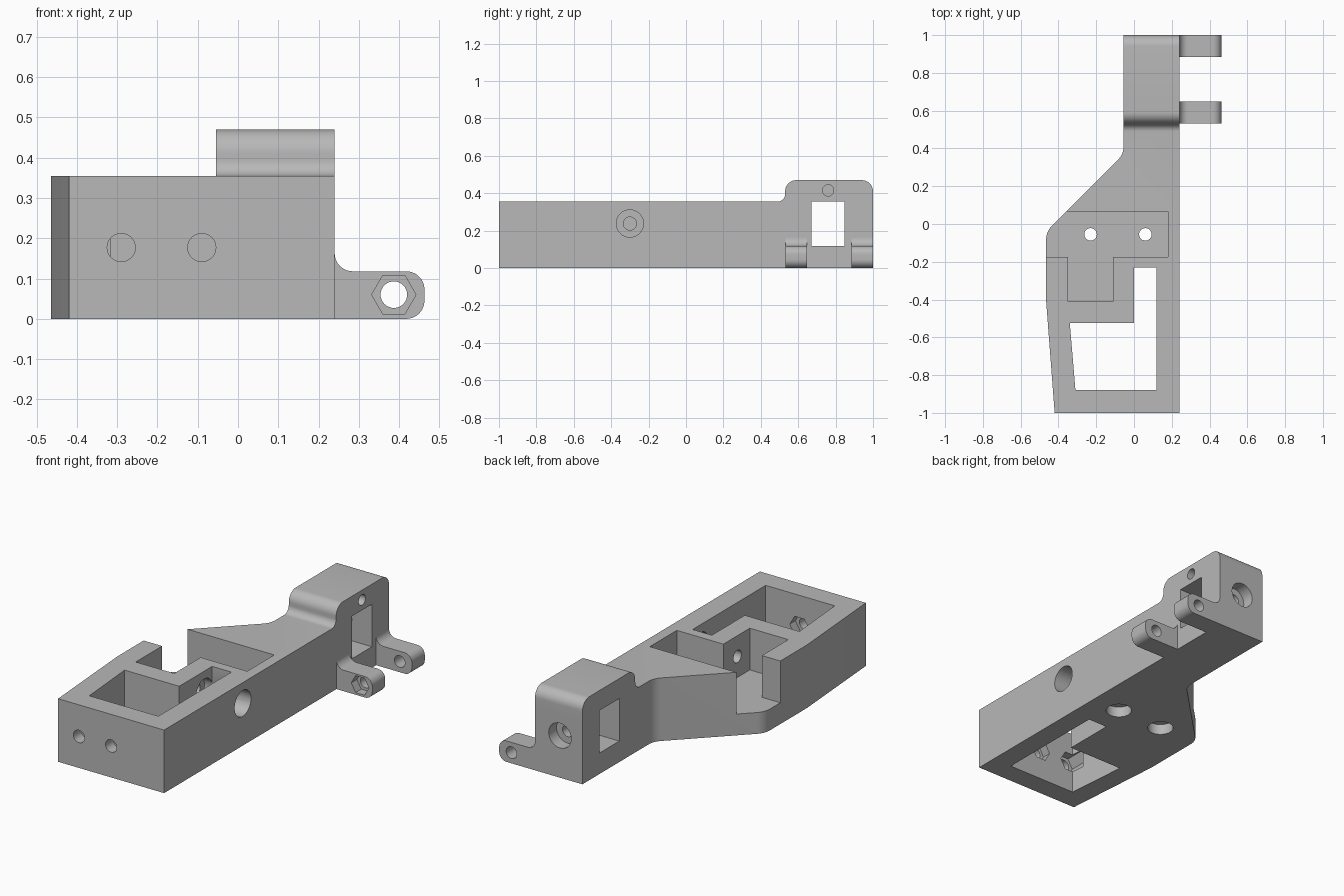
import bpy, bmesh, math
from mathutils import Vector

cube = bpy.data.objects.get("Cube")
if cube:
    bpy.data.objects.remove(cube, do_unlink=True)

grey = bpy.data.materials.new("plain grey")
grey.use_nodes = True
grey.diffuse_color = (0.48, 0.48, 0.48, 1)
grey.node_tree.nodes["Principled BSDF"].inputs["Base Color"].default_value = grey.diffuse_color


def rounded(points, steps=10):
    """Replace each corner given as (u, v, radius) by an arc."""
    out = []
    for i, p in enumerate(points):
        c = Vector(p[:2])
        if len(p) < 3:
            out.append(c)
            continue
        a = (Vector(points[i - 1][:2]) - c).normalized()
        b = (Vector(points[(i + 1) % len(points)][:2]) - c).normalized()
        half = a.angle(b) / 2
        centre = c + (a + b).normalized() * p[2] / math.sin(half)
        start = c + a * p[2] / math.tan(half) - centre
        end = c + b * p[2] / math.tan(half) - centre
        turn = math.atan2(start.x * end.y - start.y * end.x, start.dot(end))
        for k in range(steps + 1):
            t = turn * k / steps
            out.append(centre + Vector((start.x * math.cos(t) - start.y * math.sin(t),
                                        start.x * math.sin(t) + start.y * math.cos(t))))
    return out


def circle(u, v, r, sides=32):
    return [(u + r * math.cos(math.tau * i / sides), v + r * math.sin(math.tau * i / sides))
            for i in range(sides)]


def rect(u0, u1, v0, v1):
    return [(u0, v0), (u1, v0), (u1, v1), (u0, v1)]


def prism(name, profile, axis, low, high):
    """Extrude a profile along an axis: x takes (y, z), y takes (x, z), z takes (x, y)."""
    place = {"x": lambda u, v, w: (w, u, v),
             "y": lambda u, v, w: (u, w, v),
             "z": lambda u, v, w: (u, v, w)}[axis]
    bm = bmesh.new()
    ends = [[bm.verts.new(place(u, v, w)) for u, v in profile] for w in (low, high)]
    n = len(profile)
    bm.faces.new(ends[0])
    bm.faces.new(ends[1])
    for i in range(n):
        j = (i + 1) % n
        bm.faces.new((ends[0][i], ends[0][j], ends[1][j], ends[1][i]))
    bmesh.ops.recalc_face_normals(bm, faces=bm.faces)
    mesh = bpy.data.meshes.new(name)
    bm.to_mesh(mesh)
    bm.free()
    mesh.materials.append(grey)
    obj = bpy.data.objects.new(name, mesh)
    bpy.context.collection.objects.link(obj)
    return obj


def activate(obj):
    bpy.ops.object.select_all(action="DESELECT")
    obj.select_set(True)
    bpy.context.view_layer.objects.active = obj


def cut(obj, profile, axis, low, high):
    cutter = prism("cutter", profile, axis, low, high)
    cutter.hide_render = True
    mod = obj.modifiers.new("cut", "BOOLEAN")
    mod.operation = "DIFFERENCE"
    mod.solver = "EXACT"
    mod.object = cutter
    activate(obj)
    bpy.ops.object.modifier_apply(modifier=mod.name)
    bpy.data.objects.remove(cutter, do_unlink=True)


# Main body from its plan outline
outline = rounded([(-0.42, -1), (0.24, -1), (0.24, 1), (-0.055, 1),
                   (-0.055, 0.37, 0.1), (-0.465, -0.04, 0.1), (-0.465, -0.41)])
body = prism("body", outline, "z", 0, 0.47)

# Lower the front deck, leaving the rounded rear block
cut(body, rounded([(-1.1, 0.355), (0.53, 0.355, 0.04), (0.53, 0.47, 0.06),
                   (1, 0.47, 0.06), (1, 0.355), (1.1, 0.355), (1.1, 0.6), (-1.1, 0.6)]),
    "x", -0.6, 0.4)

# L-shaped opening through the front
cut(body, [(-0.31, -0.88), (0.12, -0.88), (0.12, -0.23), (0, -0.23), (0, -0.523), (-0.34, -0.523)],
    "z", -0.1, 0.6)

# T-shaped pocket, open on the right-hand flank
cut(body, [(-0.6, -0.175), (-0.35, -0.175), (-0.35, -0.41), (-0.11, -0.41),
           (-0.11, -0.175), (0.18, -0.175), (0.18, 0.065), (-0.6, 0.065)], "z", 0.12, 0.6)

# Pocket floor holes with counterbores underneath
for x in (-0.23, 0.06):
    cut(body, circle(x, -0.055, 0.033), "z", -0.1, 0.2)
    cut(body, circle(x, -0.055, 0.068), "z", -0.1, 0.06)

# Front wall holes with nut recesses inside
for x in (-0.29, -0.09):
    cut(body, circle(x, 0.177, 0.035), "y", -1.1, -0.8)
    cut(body, circle(x, 0.177, 0.06, 6), "y", -0.93, -0.8)

# Side access hole and the smaller hole behind it
cut(body, circle(-0.3, 0.238, 0.073), "x", -0.05, 0.4)
cut(body, circle(-0.3, 0.238, 0.035), "x", -0.2, 0.06)

# Rear block window, blind hole and stepped rear hole
cut(body, rect(0.672, 0.848, 0.118, 0.357), "x", -0.2, 0.4)
cut(body, circle(0.76, 0.415, 0.03), "x", 0.05, 0.4)
cut(body, circle(0.085, 0.237, 0.033), "y", 0.8, 1.1)
cut(body, circle(0.085, 0.237, 0.07), "y", 0.93, 1.1)

# Hinge lugs with filleted roots
lug_profile = rounded([(0.24, 0), (0.463, 0, 0.045), (0.463, 0.118, 0.045),
                       (0.285, 0.118), (0.24, 0.163)])
lug_profile = lug_profile[:-2] + [
    Vector((0.285 - 0.045 * math.sin(t), 0.163 - 0.045 * math.cos(t)))
    for t in (math.pi / 2 * k / 10 for k in range(11))]
lugs = []
for name, low, high in (("front_lug", 0.533, 0.648), ("rear_lug", 0.885, 1)):
    lug = prism(name, lug_profile, "y", low, high)
    cut(lug, circle(0.387, 0.06, 0.033), "y", low - 0.1, high + 0.1)
    lugs.append(lug)
cut(lugs[0], circle(0.387, 0.06, 0.055, 6), "y", 0.4, 0.583)

for obj in [body] + lugs:
    activate(obj)
    bpy.ops.object.shade_smooth_by_angle(angle=math.radians(30))
